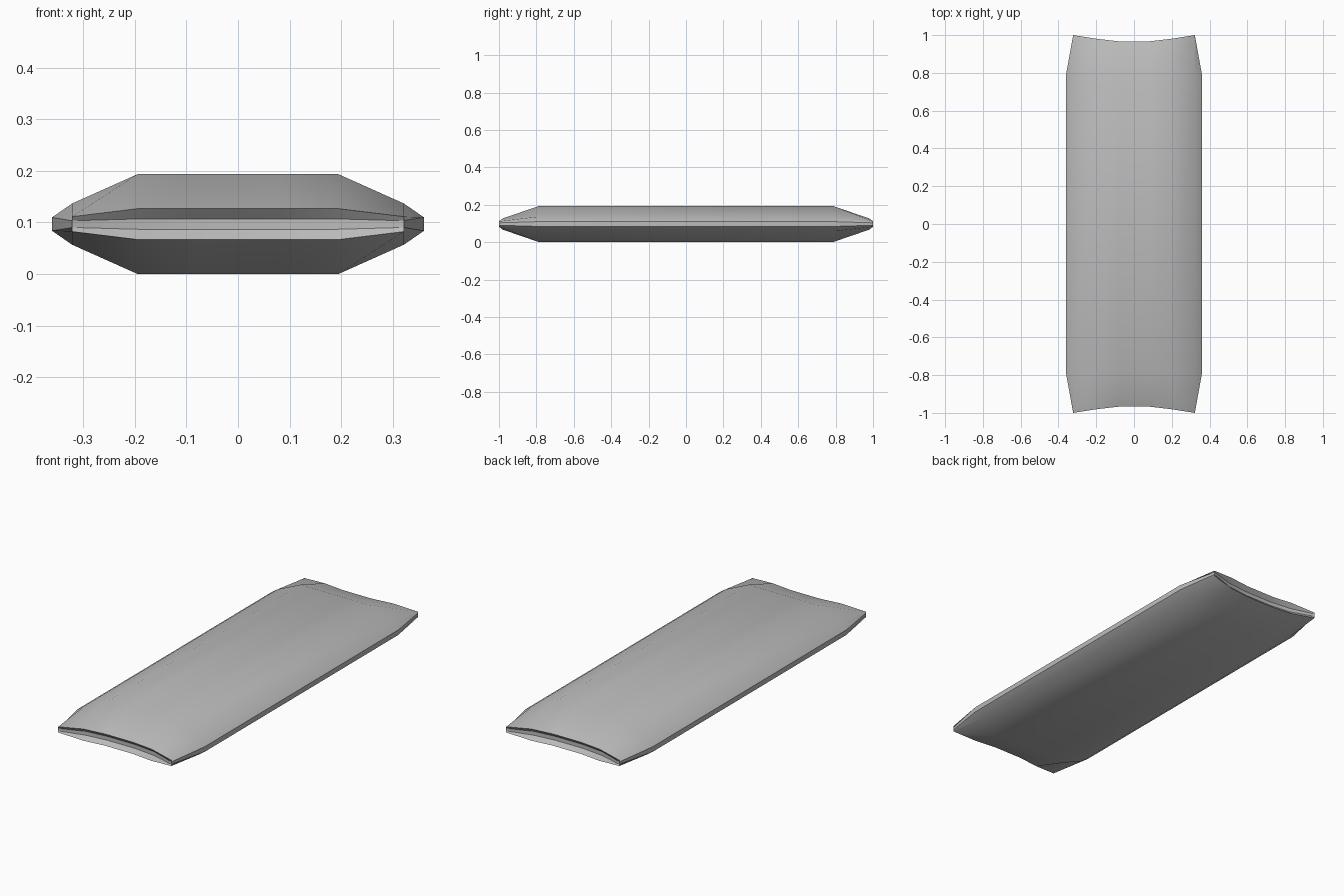
import bpy, bmesh, math

cube = bpy.data.objects.get("Cube")
if cube:
    bpy.data.objects.remove(cube, do_unlink=True)

grey = bpy.data.materials.new("light_grey")
grey.use_nodes = True
grey.diffuse_color = (0.5, 0.5, 0.5, 1)
grey.node_tree.nodes["Principled BSDF"].inputs["Base Color"].default_value = (0.5, 0.5, 0.5, 1)

MID_Z = 0.0968

# Quarter sections from the centre outwards: (x, y, half height)
BODY = [(0.08, 0.785, 0.0968), (0.195, 0.785, 0.0968), (0.322, 0.785, 0.04), (0.361, 0.785, 0.013)]
LIP = [(0.08, 0.967, 0.03), (0.195, 0.98, 0.03), (0.322, 1.0, 0.0145), (0.322, 1.0, 0.0065)]
RECESS = [(0.08, 0.947, 0.01), (0.195, 0.96, 0.01), (0.322, 1.0, 0.0065), (0.322, 1.0, 0.0065)]


def ring(bm, quarter, end):
    """Closed section: top from left to right, then bottom back again."""
    half = [(-x, y, h) for x, y, h in reversed(quarter)] + list(quarter)
    top = [bm.verts.new((x, end * y, MID_Z + h)) for x, y, h in half]
    bottom = [bm.verts.new((x, end * y, MID_Z - h)) for x, y, h in reversed(half)]
    return top + bottom


bm = bmesh.new()
sections = [(RECESS, -1), (LIP, -1), (BODY, -1), (BODY, 1), (LIP, 1), (RECESS, 1)]
rings = [ring(bm, quarter, end) for quarter, end in sections]

# Skin between neighbouring sections
n = len(rings[0])
for a, b in zip(rings, rings[1:]):
    for i in range(n):
        j = (i + 1) % n
        bm.faces.new((a[i], a[j], b[j], b[i]))

# Narrow strips closing the recessed ends
for r in (rings[0], rings[-1]):
    for i in range(n // 2 - 1):
        bm.faces.new((r[i], r[i + 1], r[n - 2 - i], r[n - 1 - i]))

bmesh.ops.remove_doubles(bm, verts=bm.verts, dist=0.0005)
bmesh.ops.dissolve_degenerate(bm, edges=bm.edges, dist=0.0001)
bmesh.ops.recalc_face_normals(bm, faces=bm.faces)

mesh = bpy.data.meshes.new("padded_slab")
bm.to_mesh(mesh)
bm.free()
mesh.materials.append(grey)
slab = bpy.data.objects.new("padded_slab", mesh)
bpy.context.collection.objects.link(slab)

# Soft top and bottom, crisp rim
bpy.ops.object.select_all(action='DESELECT')
slab.select_set(True)
bpy.context.view_layer.objects.active = slab
bpy.ops.object.shade_smooth_by_angle(angle=math.radians(30))
